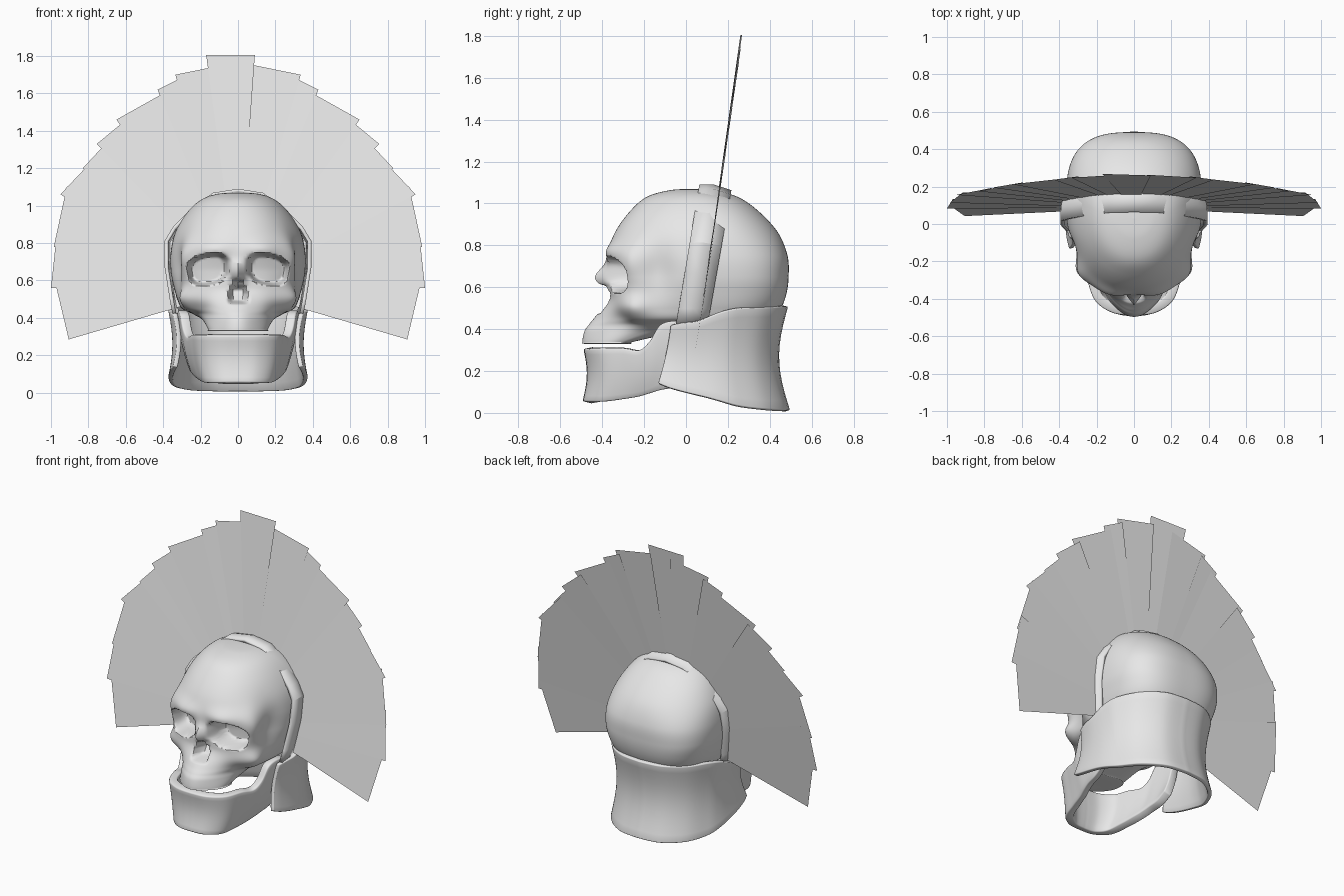
import bpy, bmesh, math
from mathutils import Vector

cube = bpy.data.objects.get("Cube")
if cube:
    bpy.data.objects.remove(cube)


def material(name, value):
    m = bpy.data.materials.new(name)
    m.use_nodes = True
    col = (value, value, value, 1)
    m.diffuse_color = col
    m.node_tree.nodes["Principled BSDF"].inputs["Base Color"].default_value = col
    return m


grey = material("pale grey", 0.8)


def make(name, verts, faces, smooth=True, angle=40):
    mesh = bpy.data.meshes.new(name)
    mesh.from_pydata(verts, [], faces)
    bm = bmesh.new()
    bm.from_mesh(mesh)
    bmesh.ops.remove_doubles(bm, verts=bm.verts, dist=1e-5)
    bmesh.ops.recalc_face_normals(bm, faces=bm.faces)
    bm.to_mesh(mesh)
    bm.free()
    mesh.materials.append(grey)
    ob = bpy.data.objects.new(name, mesh)
    bpy.context.collection.objects.link(ob)
    if smooth:
        bpy.ops.object.select_all(action='DESELECT')
        ob.select_set(True)
        bpy.context.view_layer.objects.active = ob
        bpy.ops.object.shade_smooth_by_angle(angle=math.radians(angle))
    return ob


def spline(rows, steps):
    """Smooth curve through rows of any width."""
    pts = [Vector(r) for r in rows]
    out = []
    for i in range(len(pts) - 1):
        a, b, c, d = pts[max(i - 1, 0)], pts[i], pts[i + 1], pts[min(i + 2, len(pts) - 1)]
        for k in range(steps):
            t = k / steps
            out.append(b + (c - a) * t / 2 + (a - b * 2.5 + c * 2 - d / 2) * t * t
                       + (b * 3 - a - c * 3 + d) * t ** 3 / 2)
    return out + [pts[-1]]


def grid_faces(rows, cols, closed=False):
    return [(r * cols + c, r * cols + (c + 1) % cols,
             (r + 1) * cols + (c + 1) % cols, (r + 1) * cols + c)
            for r in range(rows - 1) for c in range(cols if closed else cols - 1)]


def step(t):
    t = min(max(t, 0), 1)
    return t * t * (3 - 2 * t)


def bell(*offsets):
    return math.exp(-sum(o * o for o in offsets))


# Skull: stacked sections (height, front, middle, back, half width, boxiness)
sections = [
    (1.07, .03, .03, .03, 0, 2), (1.063, -.08, .04, .13, .11, 2),
    (1.03, -.19, .07, .25, .2, 2.1), (.96, -.27, .1, .35, .275, 2.2),
    (.86, -.34, .12, .44, .335, 2.3), (.75, -.375, .13, .485, .36, 2.7),
    (.65, -.36, .13, .49, .36, 2.9), (.57, -.36, .12, .48, .345, 2.9),
    (.5, -.37, .1, .455, .325, 2.8), (.45, -.38, .05, .42, .3, 2.6),
    (.42, -.4, -.05, .3, .24, 2.4), (.39, -.42, -.2, .05, .19, 2.3),
    (.34, -.43, -.3, -.2, .16, 2.3), (.33, -.42, -.31, -.21, .15, 2.3),
    (.33, -.33, -.33, -.33, 0, 2)]


def carve(x, y, z):
    """Shape the face: cheeks, temples, snout, sockets and nose."""
    s, ax = (1 if x > 0 else -1), abs(x)
    x += s * .045 * bell((ax - .26) / .07, (y + .27) / .1, (z - .5) / .06)
    x += s * .02 * bell((ax - .27) / .06, (y + .28) / .07, (z - .72) / .1)
    x -= s * .035 * bell((y + .13) / .08, (z - .68) / .13) * step((ax - .2) / .08)
    if y > -.1:
        return x, y, z
    y -= .065 * bell(x / .12) * step((.56 - z) / .13)
    y -= .02 * bell((ax - .14) / .1, (z - .775) / .04)
    y += .03 * bell((ax - .2) / .05, (z - .43) / .05)
    y -= .075 * bell(x / .035, (z - .645) / .055)
    d = (abs((ax - .155) / .108) ** 2.6 + abs((z - .66 + (ax - .155) * .15) / .088) ** 2.6)
    y += .13 * step((1 - d) / .55)
    half = .058 * min(1, max((.63 - z) / .1, .01))
    hole = step((1 - abs(x) / half) / .5) * step((z - .47) / .025) * step((.62 - z) / .04)
    y += .09 * hole
    return x, y, z


around, verts = 240, []
loft = spline(sections, 12)
for z, front, mid, back, w, n in loft:
    for k in range(around):
        t = 2 * math.pi * k / around
        sx, cy = math.sin(t), math.cos(t)
        px = math.copysign(abs(sx) ** (2 / n), sx) * max(w, 0)
        py = abs(cy) ** (2 / n)
        verts.append(carve(px, mid + (front - mid) * py if cy > 0 else mid + (back - mid) * py, z))
make("skull", verts, grid_faces(len(loft), around, True), angle=50)


def shell(name, half, rows, scale, thick, lean=0, steps=6):
    """Curved wall: path rows (x, y, top, bottom) mirrored across x, given thickness."""
    side = spline(half, steps)
    path = [(-p[0], *p[1:]) for p in reversed(side[1:])] + [tuple(p) for p in side]
    verts = []
    for i in range(rows):
        t = i / (rows - 1)
        sx, sy = scale(t)
        verts += [(x * sx, y * sy - lean * t * step((.12 - y) / .2), top + (bot - top) * t)
                  for x, y, top, bot in path]
    ob = make(name, verts, grid_faces(rows, len(path)))
    mod = ob.modifiers.new("thickness", 'SOLIDIFY')
    mod.thickness, mod.offset = thick, 0
    bev = ob.modifiers.new("soft edge", 'BEVEL')
    bev.width, bev.segments, bev.limit_method = thick * .2, 2, 'ANGLE'
    return ob


# Lower jaw: U-shaped wall rising into two branches at the rear
shell("lower_jaw",
      [(0, -.465, .31, .05), (.1, -.455, .31, .05), (.185, -.4, .31, .055),
       (.225, -.3, .31, .07), (.25, -.22, .3, .085), (.27, -.17, .34, .1),
       (.285, -.12, .42, .115), (.295, -.05, .44, .13), (.3, .02, .43, .17)],
      10, lambda t: (1 - .2 * t * t, 1 - .04 * math.sin(math.pi * t) + .01 * t), .05)

# Neck guard: wall wrapping the rear, pinched at the waist and flared below
shell("neck_guard",
      [(0, .475, .51, .01), (.14, .455, .51, .01), (.26, .37, .505, .015),
       (.33, .25, .5, .03), (.355, .16, .48, .055), (.36, .06, .44, .085),
       (.35, -.02, .43, .115), (.335, -.07, .42, .14)],
      12, lambda t: (1 - .06 * math.sin(math.pi * t), 1 - .1 * math.sin(math.pi * t) + .02 * t),
      .025, lean=.06)

# Headband: faceted strip over the crown, leaning back
arch = [(0, 1.08), (.13, 1.06), (.26, .96), (.34, .88), (.382, .81),
        (.382, .67), (.355, .5), (.34, .42)]
arch = [(-x, z) for x, z in reversed(arch[1:])] + arch
verts = []
for shift, shrink in ((-.12, 1), (-.05, 1), (.03, .955)):
    verts += [(x * shrink, shift + .17 * z, .5 + (z - .5) * shrink) for x, z in arch]
band = make("headband", verts, grid_faces(3, len(arch)), angle=30)
mod = band.modifiers.new("thickness", 'SOLIDIFY')
mod.thickness, mod.offset = .02, 0

# Feather fan: flat overlapping blades given by their tip edges, on one tilted plane
tips = [(.09, 1.75, .335, 1.7), (.31, 1.68, .43, 1.62), (.4, 1.6, .65, 1.46),
        (.61, 1.45, .755, 1.33), (.7, 1.34, .83, 1.2), (.78, 1.24, .95, 1.06),
        (.92, 1.08, .985, .78), (.97, .84, 1, .56), (.98, .6, .905, .285)]
root = Vector((0, .55))


def feather(name, edge, layer):
    a, b = Vector(edge[:2]), Vector(edge[2:])
    ring = [a, b, root + (b - root) * .34, root + (a - root) * .34]
    tilt = (.004, -.004, -.001, .001)
    make(name, [(p.x, .005 + .145 * p.y + o + layer, p.y) for p, o in zip(ring, tilt)],
         [(0, 1, 2, 3)], smooth=False)


feather("feather_centre", (-.17, 1.805, .09, 1.805), -.003)
for i, (xa, za, xb, zb) in enumerate(tips):
    # widen the inner edge so neighbours overlap
    xa, za = xa - (xb - xa) * .08, za - (zb - za) * .08
    for s, side in ((1, "left"), (-1, "right")):
        feather(f"feather_{side}_{i + 1}", (s * xa, za, s * xb, zb), .001 * (i % 2))
